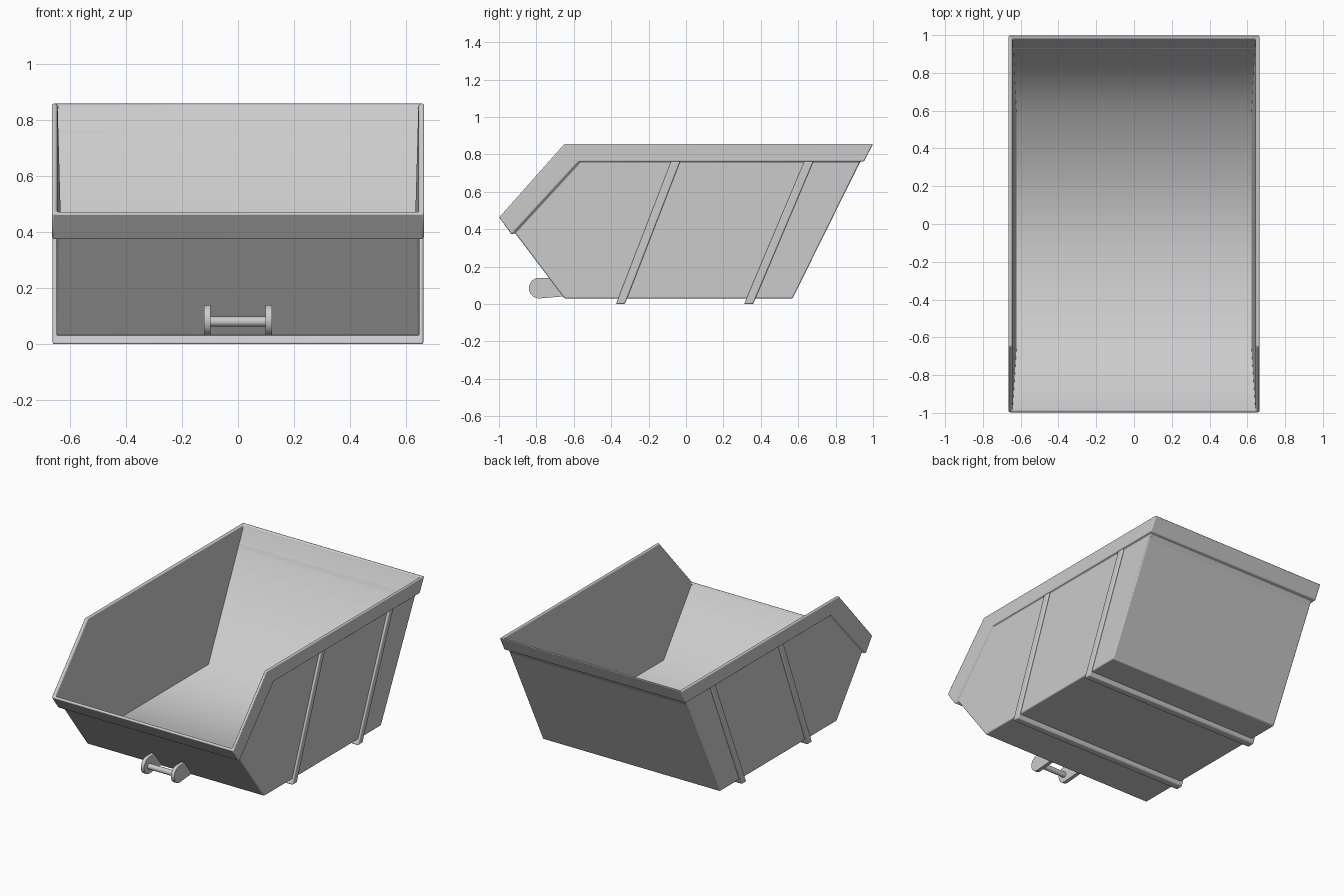
import bpy, bmesh
from math import sin, cos, pi, radians

if "Cube" in bpy.data.objects:
    bpy.data.objects.remove(bpy.data.objects["Cube"])


def finish(name, bm, bevel=0.0, smooth=40, flip=False):
    bmesh.ops.recalc_face_normals(bm, faces=bm.faces)
    if flip:
        bmesh.ops.reverse_faces(bm, faces=bm.faces)
    mesh = bpy.data.meshes.new(name)
    bm.to_mesh(mesh)
    bm.free()
    ob = bpy.data.objects.new(name, mesh)
    bpy.context.collection.objects.link(ob)
    if bevel:
        mod = ob.modifiers.new("soft_edges", "BEVEL")
        mod.width, mod.segments = bevel, 3
        mod.limit_method = "ANGLE"
        mod.angle_limit = radians(25)
    bpy.ops.object.select_all(action="DESELECT")
    ob.select_set(True)
    bpy.context.view_layer.objects.active = ob
    bpy.ops.object.shade_smooth_by_angle(angle=radians(smooth))
    return ob


def prism(name, outline_a, outline_b, bevel=0.0):
    bm = bmesh.new()
    a = [bm.verts.new(p) for p in outline_a]
    b = [bm.verts.new(p) for p in outline_b]
    bm.faces.new(a)
    bm.faces.new(b)
    n = len(a)
    for i in range(n):
        bm.faces.new((a[i], a[(i + 1) % n], b[(i + 1) % n], b[i]))
    return finish(name, bm, bevel)


def ring(bm, x, pts):
    """Points run front to back on the left, then back to front on the right."""
    return [bm.verts.new((-x, y, z)) for y, z in pts] + \
           [bm.verts.new((x, y, z)) for y, z in reversed(pts)]


def bridge(bm, r, s):
    n = len(r)
    for i in range(n):
        bm.faces.new((r[i], r[(i + 1) % n], s[(i + 1) % n], s[i]))


def tub(bm, top, bottom):
    """Side, front, back and floor faces below a six-point opening ring."""
    fl, kl, bl, br, kr, fr = top
    pf, pb, qb, qf = bottom
    for f in ((fl, kl, bl, pb, pf), (fr, kr, br, qb, qf),
              (fl, fr, qf, pf), (bl, br, qb, pb), (pf, pb, qb, qf)):
        bm.faces.new(f)


INNER = [(-0.984, 0.469), (-0.644, 0.853), (0.982, 0.853)]

# Outer walls with the folded rim
bm = bmesh.new()
wall_top = ring(bm, 0.648, [(-0.915, 0.381), (-0.565, 0.762), (0.932, 0.762)])
rim_low = ring(bm, 0.664, [(-0.932, 0.371), (-0.573, 0.762), (0.952, 0.762)])
rim_top = ring(bm, 0.664, [(-1.0, 0.465), (-0.652, 0.857), (1.0, 0.857)])
rim_in = ring(bm, 0.645, [(-0.984, 0.474), (-0.644, 0.857), (0.982, 0.857)])
rim_lip = ring(bm, 0.643, [(-0.976, 0.461), (-0.638, 0.84), (0.974, 0.84)])
tub(bm, wall_top, ring(bm, 0.648, [(-0.65, 0.03), (0.57, 0.03)]))
for low, high in ((wall_top, rim_low), (rim_low, rim_top),
                  (rim_top, rim_in), (rim_in, rim_lip)):
    bridge(bm, low, high)
finish("outer_body", bm, 0.007)

# Inner lining, with floor and end walls shaded as one sweep
bm = bmesh.new()
tub(bm, ring(bm, 0.643, [(-0.976, 0.461), (-0.638, 0.84), (0.974, 0.84)]),
    ring(bm, 0.622, [(-0.655, 0.09), (0.58, 0.09)]))
finish("inner_lining", bm, smooth=75, flip=True)

# Slanted U-shaped ribs wrapping both sides and the underside
U = [(-0.661, 0.768), (-0.661, 0.004), (0.661, 0.004), (0.661, 0.768),
     (0.645, 0.768), (0.645, 0.034), (-0.645, 0.034), (-0.645, 0.768)]
for name, low, high in (("front_rib", -0.352, -0.057), ("rear_rib", 0.333, 0.655)):
    sides = [[(x, low + (high - low) * z / 0.762 + d, z - 0.004) for x, z in U]
             for d in (-0.024, 0.024)]
    prism(name, *sides, bevel=0.007)

# Rounded hook plates on the front wall
plate = [(-0.785 + 0.055 * cos(t), 0.085 + 0.055 * sin(t))
         for t in [pi / 2 + pi * i / 12 for i in range(13)]]
plate += [(-0.64, 0.042), (-0.72, 0.14)]
for name, s in (("left_hook_plate", -1), ("right_hook_plate", 1)):
    prism(name, [(s * 0.098, y, z) for y, z in plate],
          [(s * 0.122, y, z) for y, z in plate])

# Pull bar between the plates
circle = [(-0.787 + 0.018 * cos(2 * pi * i / 20), 0.08 + 0.018 * sin(2 * pi * i / 20))
          for i in range(20)]
prism("pull_bar", [(-0.105, y, z) for y, z in circle],
      [(0.105, y, z) for y, z in circle])
